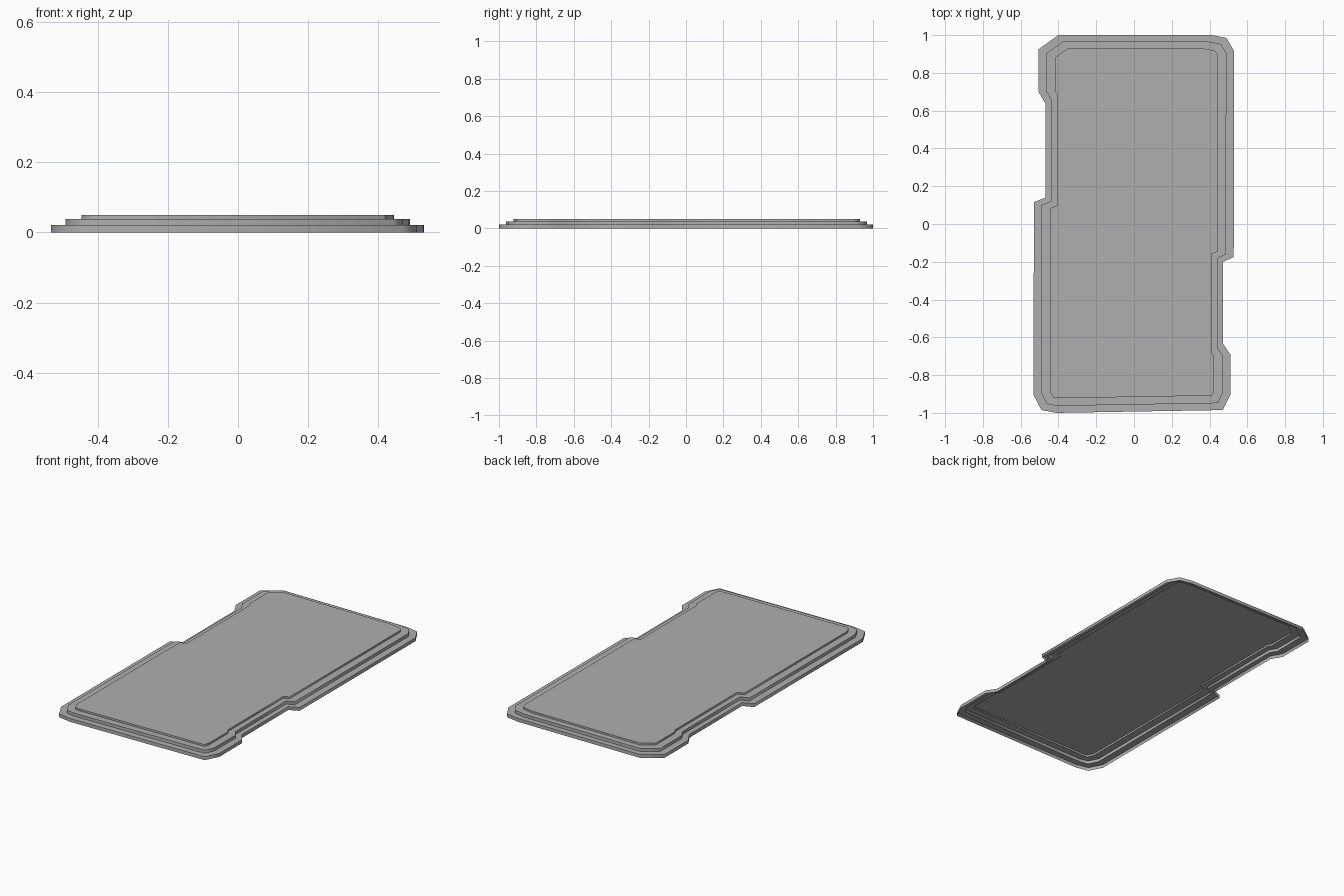
import bpy, bmesh, math
from mathutils import Vector

if "Cube" in bpy.data.objects:
    bpy.data.objects.remove(bpy.data.objects["Cube"])

# Panel outline, clockwise from the back left corner: x, y, inset weight of the edge that starts there
OUTLINE = [
    (-0.40, 1.00, 0.8), (0.41, 1.00, 0.9), (0.49, 0.985, 1), (0.53, 0.915, 1),
    (0.528, -0.175, 0.72), (0.472, -0.20, 0.72), (0.472, -0.635, 0.9), (0.51, -0.69, 1),
    (0.51, -0.905, 1), (0.47, -0.985, 0.9), (-0.41, -1.00, 0.9), (-0.49, -0.985, 1),
    (-0.532, -0.905, 1), (-0.53, 0.115, 0.72), (-0.468, 0.14, 0.72), (-0.468, 0.635, 0.9),
    (-0.505, 0.70, 1), (-0.505, 0.925, 1),
]


def inset(outline, dist):
    """Shift each edge inward and intersect neighbouring edges."""
    n = len(outline)
    lines = []
    for i, (x, y, w) in enumerate(outline):
        p = Vector((x, y))
        d = (Vector(outline[(i + 1) % n][:2]) - p).normalized()
        lines.append((p + Vector((d.y, -d.x)) * dist * w, d))
    result = []
    for i in range(n):
        (p, d), (q, e) = lines[i - 1], lines[i]
        t = (q - p).cross(e) / d.cross(e)
        result.append(p + d * t)
    return result[::-1]          # counter-clockwise


# Stepped profile (inset, height); the shell is open underneath
PROFILE = [(0, 0), (0, 0.02), (0.041, 0.02), (0.041, 0.038), (0.086, 0.038), (0.086, 0.049)]

bm = bmesh.new()
rings = [[bm.verts.new((p.x, p.y, z)) for p in inset(OUTLINE, d)] for d, z in PROFILE]
for low, high in zip(rings, rings[1:]):
    for i in range(len(low)):
        j = (i + 1) % len(low)
        bm.faces.new((low[i], low[j], high[j], high[i]))
bm.faces.new(rings[-1])          # flat top plate

mesh = bpy.data.meshes.new("stepped_panel")
bm.to_mesh(mesh)
bm.free()
panel = bpy.data.objects.new("stepped_panel", mesh)
bpy.context.collection.objects.link(panel)

# Dark grey finish
grey = bpy.data.materials.new("dark_grey")
grey.diffuse_color = (0.43, 0.43, 0.43, 1)
grey.use_nodes = True
grey.node_tree.nodes["Principled BSDF"].inputs["Base Color"].default_value = grey.diffuse_color
mesh.materials.append(grey)

# Soft corners around the rim, sharp steps
bpy.context.view_layer.objects.active = panel
panel.select_set(True)
bpy.ops.object.shade_smooth_by_angle(angle=math.radians(70))
